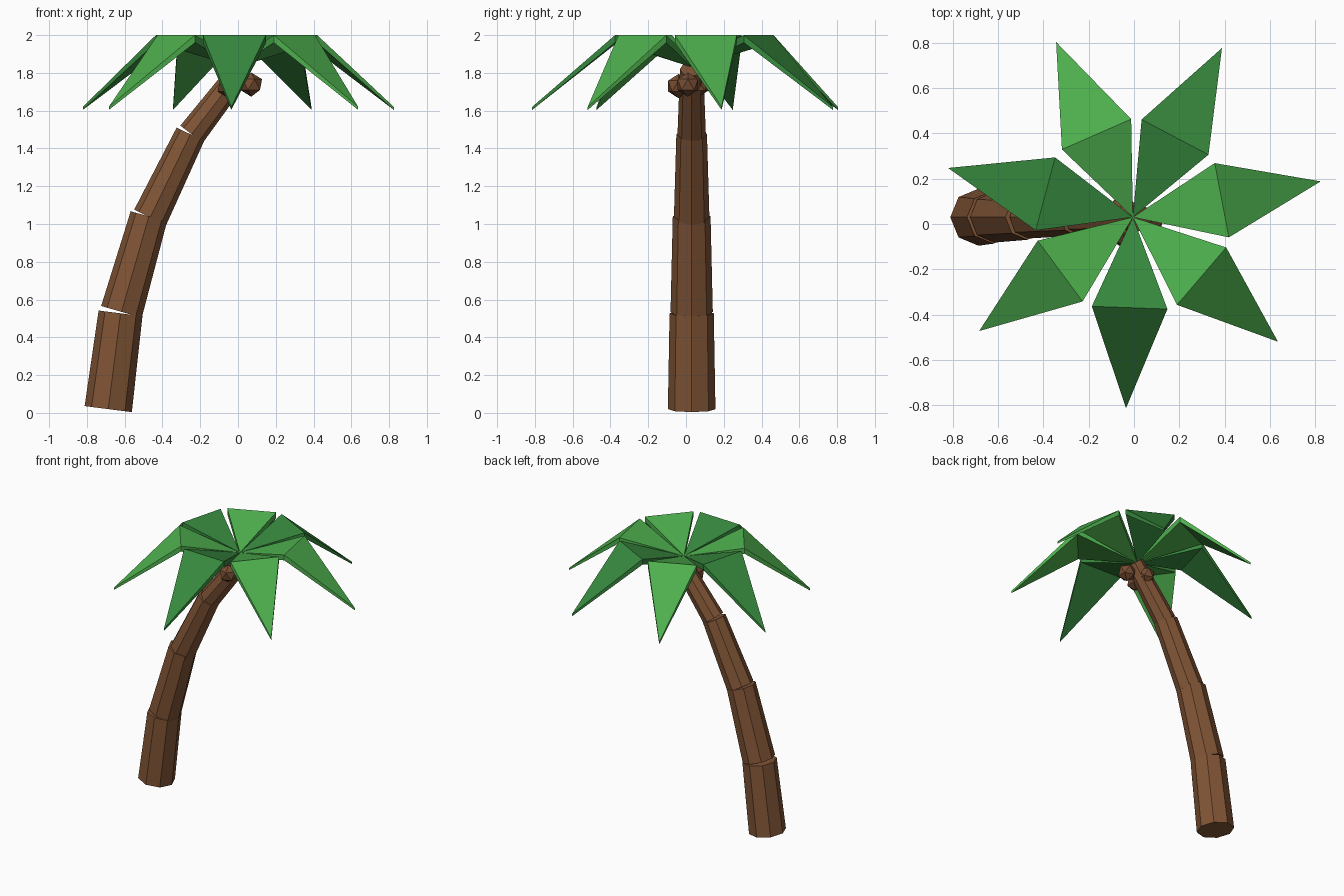
import bpy, bmesh, math
from mathutils import Vector, Matrix

if "Cube" in bpy.data.objects:
    bpy.data.objects.remove(bpy.data.objects["Cube"])


def material(name, rgb):
    m = bpy.data.materials.new(name)
    m.diffuse_color = (*rgb, 1)
    m.use_nodes = True
    m.node_tree.nodes["Principled BSDF"].inputs["Base Color"].default_value = m.diffuse_color
    return m


BARK = material("bark brown", (0.216, 0.089, 0.036))
NUT = material("nut brown", (0.18, 0.073, 0.032))
LIGHT = material("light green", (0.075, 0.43, 0.075))
DARK = material("dark green", (0.038, 0.25, 0.048))


def add_object(name, bm, mat):
    bmesh.ops.recalc_face_normals(bm, faces=bm.faces[:])
    me = bpy.data.meshes.new(name)
    bm.to_mesh(me)
    bm.free()
    me.materials.append(mat)
    ob = bpy.data.objects.new(name, me)
    bpy.context.collection.objects.link(ob)


# Trunk: tapered octagonal segments, each leaning further (x, z, radii)
CY = 0.03
segments = [
    ((-0.687, 0.02), (-0.622, 0.527), 0.126, 0.117),
    ((-0.617, 0.535), (-0.472, 1.04), 0.112, 0.100),
    ((-0.465, 1.035), (-0.252, 1.475), 0.094, 0.081),
    ((-0.246, 1.475), (0.02, 1.82), 0.075, 0.062),
]
for i, (a, b, r1, r2) in enumerate(segments):
    a, b = Vector((a[0], CY, a[1])), Vector((b[0], CY, b[1]))
    d = b - a
    rot = Matrix.Rotation(math.atan2(d.x, d.z), 4, 'Y')
    bm = bmesh.new()
    bmesh.ops.create_cone(bm, cap_ends=True, segments=8, radius1=r1, radius2=r2,
                          depth=d.length,
                          matrix=Matrix.Translation((a + b) / 2) @ rot)
    add_object(f"trunk_segment_{i + 1}", bm, BARK)

# Coconuts: icosahedra clustered under the crown
for i, pos in enumerate([(0.07, 0.01, 1.738), (-0.05, -0.04, 1.73), (-0.05, 0.065, 1.735)]):
    bm = bmesh.new()
    bmesh.ops.create_icosphere(bm, subdivisions=1, radius=0.064,
                               matrix=Matrix.Translation(pos))
    add_object(f"coconut_{i + 1}", bm, NUT)

# Fronds: kite-shaped slabs rising to a shoulder, then drooping to a tip
# (distance out, half-width offset, top z, thickness)
outline = [(0, 0, 1.87, 0.04), (0.40, -0.167, 2.0, 0.04),
           (0.845, 0, 1.62, 0.016), (0.40, 0.167, 2.0, 0.04)]
for k in range(7):
    place = Matrix.Translation((-0.005, CY, 0)) @ Matrix.Rotation(
        math.radians(10.8 + k * 360 / 7), 4, 'Z')
    bm = bmesh.new()
    top = [bm.verts.new(place @ Vector((x, y, z))) for x, y, z, t in outline]
    low = [bm.verts.new(place @ Vector((x, y, z - t))) for x, y, z, t in outline]
    for v in (top, low):
        bm.faces.new((v[0], v[1], v[3]))
        bm.faces.new((v[1], v[2], v[3]))
    for i in range(4):
        j = (i + 1) % 4
        bm.faces.new((top[i], top[j], low[j], low[i]))
    add_object(f"frond_{k + 1}", bm, DARK if k % 2 else LIGHT)
